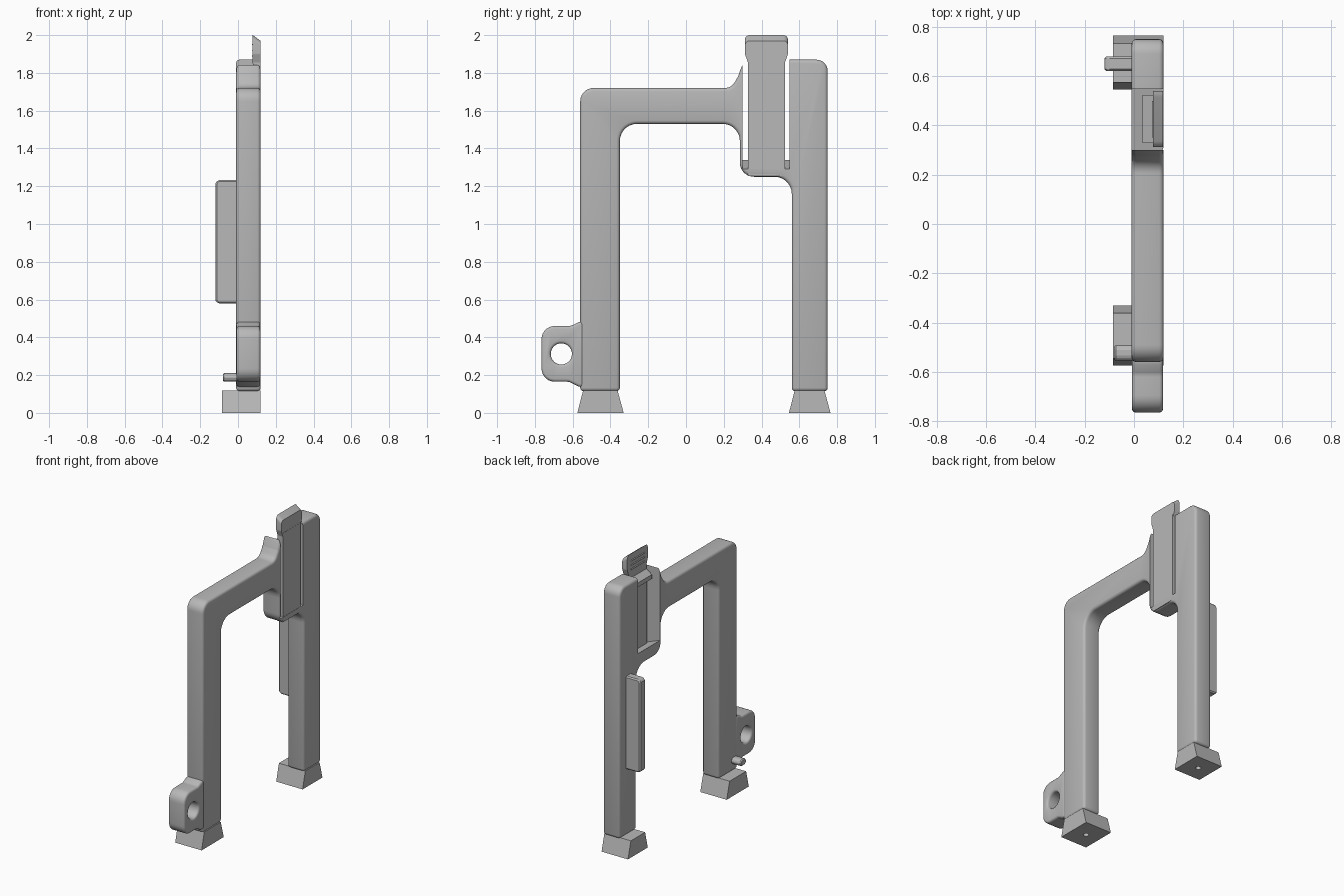
import bpy, bmesh, math
from mathutils import Vector

old = bpy.data.objects.get("Cube")
if old:
    bpy.data.objects.remove(old, do_unlink=True)

grey = bpy.data.materials.new("plain grey")
grey.use_nodes = True
GREY = (0.48, 0.48, 0.48, 1)
grey.diffuse_color = GREY
grey.node_tree.nodes["Principled BSDF"].inputs["Base Color"].default_value = GREY


def fillet(corners, steps=7):
    """Round each (u, v, radius) corner of a closed outline."""
    out = []
    for i, (u, v, r) in enumerate(corners):
        p = Vector((u, v))
        if r == 0:
            out.append(p)
            continue
        a = (Vector(corners[i - 1][:2]) - p).normalized()
        b = (Vector(corners[(i + 1) % len(corners)][:2]) - p).normalized()
        half = a.angle(b) / 2
        reach = r / math.tan(half)
        centre = p + (a + b).normalized() * r / math.sin(half)
        start, end = p + a * reach - centre, p + b * reach - centre
        turn = math.pi - 2 * half
        for k in range(steps + 1):
            t = k / steps
            w = (math.sin((1 - t) * turn) * start + math.sin(t * turn) * end) / math.sin(turn)
            out.append(centre + w)
    return out


def prism(name, outline, axis, lo, hi):
    """Extrude a (y, z) outline along x, or an (x, z) outline along y."""
    bm = bmesh.new()
    place = (lambda p, d: (d, p[0], p[1])) if axis == "x" else (lambda p, d: (p[0], d, p[1]))
    face = bm.faces.new([bm.verts.new(place(p, lo)) for p in outline])
    new = bmesh.ops.extrude_face_region(bm, geom=[face])["geom"]
    shift = Vector((hi - lo, 0, 0) if axis == "x" else (0, hi - lo, 0))
    bmesh.ops.translate(bm, vec=shift, verts=[g for g in new if isinstance(g, bmesh.types.BMVert)])
    bmesh.ops.recalc_face_normals(bm, faces=bm.faces)
    mesh = bpy.data.meshes.new(name)
    bm.to_mesh(mesh)
    bm.free()
    mesh.materials.append(grey)
    ob = bpy.data.objects.new(name, mesh)
    bpy.context.collection.objects.link(ob)
    return ob


def circle(u, v, r, n=40):
    return [(u + r * math.cos(math.tau * i / n), v + r * math.sin(math.tau * i / n)) for i in range(n)]


def select(ob):
    bpy.ops.object.select_all(action="DESELECT")
    ob.select_set(True)
    bpy.context.view_layer.objects.active = ob


def bevel(ob, width, segments=3):
    select(ob)
    m = ob.modifiers.new("edge", "BEVEL")
    m.width, m.segments = width, segments
    m.limit_method, m.angle_limit = "ANGLE", math.radians(40)
    bpy.ops.object.modifier_apply(modifier=m.name)


def cut(ob, cutter):
    select(ob)
    m = ob.modifiers.new("cut", "BOOLEAN")
    m.operation, m.object, m.solver = "DIFFERENCE", cutter, "EXACT"
    bpy.ops.object.modifier_apply(modifier=m.name)
    bpy.data.objects.remove(cutter, do_unlink=True)


def smooth(ob):
    select(ob)
    bpy.ops.object.shade_smooth_by_angle(angle=math.radians(35))


BACK, FACE = -0.01, 0.12

# Arch frame: two legs, crossbar and latch housing
frame = prism("arch_frame", fillet([
    (-0.56, 0.115, 0), (-0.56, 1.72, 0.07), (0.24, 1.72, 0.06), (0.275, 1.78, 0.03),
    (0.3, 1.85, 0), (0.55, 1.87, 0), (0.75, 1.87, 0.06), (0.75, 0.115, 0),
    (0.56, 0.115, 0), (0.56, 1.25, 0.09), (0.285, 1.25, 0.075), (0.285, 1.53, 0.09),
    (-0.35, 1.53, 0.09), (-0.35, 0.115, 0)]), "x", BACK, FACE)
bevel(frame, 0.018)

# Open latch pocket with a sloping floor
cut(frame, prism("pocket_cutter", [(-0.05, 1.355), (0.2, 1.26), (0.2, 2.1), (-0.05, 2.1)],
                 "y", 0.3, 0.548))
smooth(frame)

# Spring lever with its catch wedge
lever = prism("latch_lever", [
    (0.075, 1.255), (0.119, 1.255), (0.119, 1.88), (0.08, 1.88), (0.078, 1.83),
    (0.035, 1.8), (0.035, 1.77), (0.075, 1.74)], "y", 0.328, 0.524)
smooth(lever)

# Thumb tab with a slanted top and grip ribs
tab = prism("thumb_tab", fillet([
    (0.33, 1.85, 0), (0.312, 1.9, 0.02), (0.312, 2.0, 0.025), (0.54, 2.0, 0.025),
    (0.54, 1.9, 0.02), (0.522, 1.85, 0)]), "x", 0.078, 0.118)
for v in tab.data.vertices:
    if v.co.x > 0.1 and v.co.z > 1.95:
        v.co.z -= 0.03
smooth(tab)
for i in range(3):
    z = 1.89 + 0.03 * i
    prism(f"grip_rib_{i + 1}", [(0.073, z), (0.08, z - 0.006), (0.08, z + 0.006)], "y", 0.35, 0.5)

# Eyelet on the front leg
ear = prism("eyelet", fillet([
    (-0.54, 0.135, 0), (-0.57, 0.14, 0), (-0.62, 0.165, 0.05), (-0.765, 0.165, 0.07),
    (-0.765, 0.46, 0.07), (-0.61, 0.46, 0.05), (-0.57, 0.48, 0), (-0.54, 0.485, 0)]),
    "x", BACK + 0.002, FACE - 0.002)
cut(ear, prism("eyelet_cutter", circle(-0.66, 0.312, 0.056), "x", -0.1, 0.2))
bevel(ear, 0.015)
smooth(ear)

# Flared feet with a small hole underneath
for name, y0, y1 in (("front_foot", -0.575, -0.33), ("back_foot", 0.545, 0.765)):
    foot = prism(name, [(y0, 0), (y1, 0), (y1 - 0.032, 0.118), (y0 + 0.03, 0.118)], "x", -0.085, FACE)
    bpy.ops.mesh.primitive_cylinder_add(vertices=24, radius=0.018, depth=0.1,
                                        location=(0.018, (y0 + y1) / 2, 0))
    cut(foot, bpy.context.object)
    smooth(foot)

# Side rail on the back leg
rail = prism("side_rail", [
    (0, 0.58), (-0.108, 0.58), (-0.12, 0.595), (-0.12, 1.215), (-0.108, 1.232), (0, 1.232)],
    "y", 0.62, 0.68)
bevel(rail, 0.008, 1)

# Small peg on the front leg
peg = prism("front_peg", [
    (-0.555, 0.178), (-0.54, 0.165), (-0.505, 0.165), (-0.49, 0.178),
    (-0.49, 0.197), (-0.505, 0.21), (-0.54, 0.21), (-0.555, 0.197)], "x", -0.08, 0.02)
bevel(peg, 0.006, 1)
